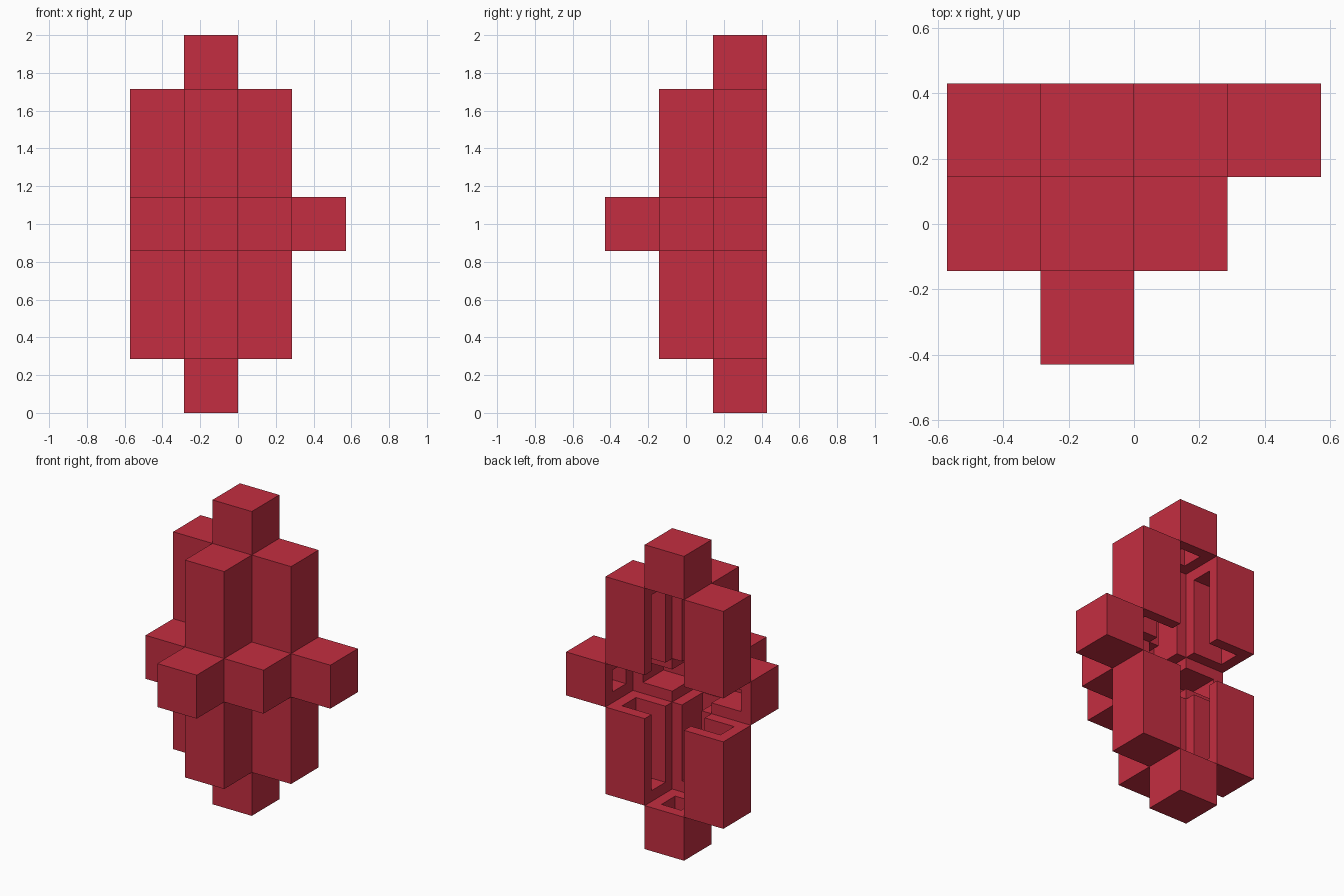
import bpy
from mathutils import Vector

cube = bpy.data.objects.get("Cube")
if cube:
    bpy.data.objects.remove(cube, do_unlink=True)

U = 2 / 7                                # edge of one cube
WALL = 0.25                              # wall thickness, in cubes
CENTRE = Vector((-U / 2, U, 1.0))        # middle of the hollow core

red = bpy.data.materials.new("crimson red")
red.use_nodes = True
colour = (0.55, 0.027, 0.052, 1)
red.diffuse_color = colour
red.node_tree.nodes["Principled BSDF"].inputs["Base Color"].default_value = colour


def box(name, lo, hi):
    """Axis-aligned box between two corners given in cubes from the core."""
    lo, hi = Vector(lo), Vector(hi)
    bpy.ops.mesh.primitive_cube_add(size=1, location=CENTRE + (lo + hi) / 2 * U)
    ob = bpy.context.object
    ob.name = ob.data.name = name
    ob.scale = (hi - lo) * U
    bpy.ops.object.transform_apply(location=False, rotation=False, scale=True)
    ob.data.materials.append(red)
    return ob


def hollow_block(name, mid, openings, height=1):
    """Block with a cavity that breaks out through the listed (axis, sign) faces."""
    half = (0.5, 0.5, height / 2)
    lo = [m - h for m, h in zip(mid, half)]
    hi = [m + h for m, h in zip(mid, half)]
    block = box(name, lo, hi)
    c_lo = [v + WALL for v in lo]
    c_hi = [v - WALL for v in hi]
    for axis, sign in openings:
        if sign > 0:
            c_hi[axis] = hi[axis] + 0.1
        else:
            c_lo[axis] = lo[axis] - 0.1
    cutter = box("cavity_cutter", c_lo, c_hi)
    cutter.hide_render = True
    mod = block.modifiers.new("cavity", "BOOLEAN")
    mod.operation = "DIFFERENCE"
    mod.solver = "EXACT"
    mod.object = cutter
    bpy.context.view_layer.objects.active = block
    bpy.ops.object.modifier_apply(modifier=mod.name)
    bpy.data.objects.remove(cutter, do_unlink=True)


# Top and bottom halves: an end cap and three tall blocks around the core
for level, s in (("upper", 1), ("lower", -1)):
    inward = (2, -s)
    hollow_block(level + "_cap", (0, 0, 3 * s), [inward])
    hollow_block(level + "_front_block", (0, -1, 1.5 * s), [(1, 1), inward], 2)
    hollow_block(level + "_left_block", (1, 0, 1.5 * s), [(0, -1), inward], 2)
    hollow_block(level + "_right_block", (-1, 0, 1.5 * s), [(0, 1), inward], 2)

# Middle ring: front and left tips, and the two diagonal cubes
hollow_block("front_tip", (0, -2, 0), [(1, 1)])
hollow_block("left_tip", (2, 0, 0), [(0, -1)])
for side, s in (("left", 1), ("right", -1)):
    hollow_block(side + "_corner_cube", (s, -1, 0), [(0, -s), (1, 1)])
